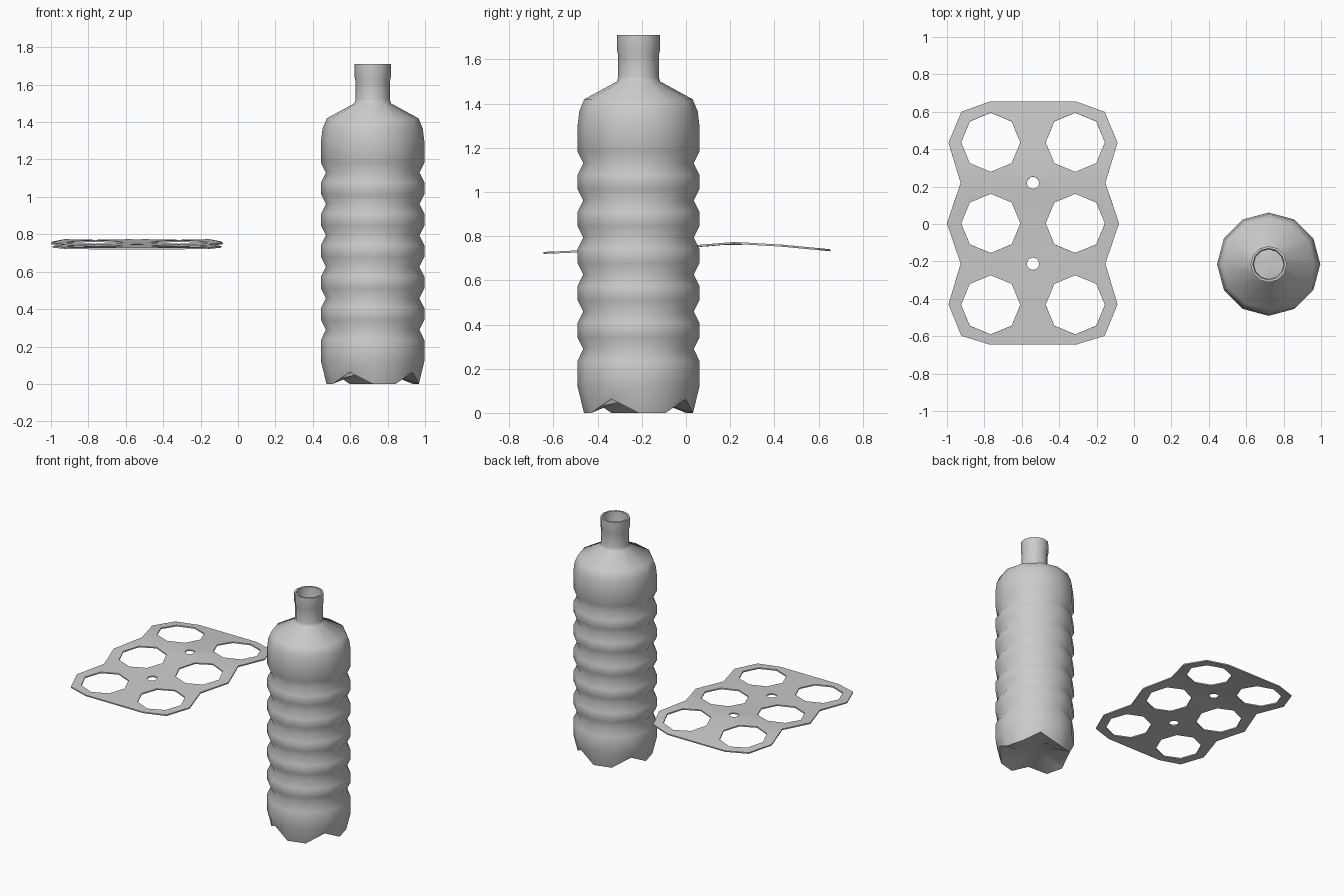
import bpy, bmesh
from math import cos, sin, pi, radians

if "Cube" in bpy.data.objects:
    bpy.data.objects.remove(bpy.data.objects["Cube"])


def finish(name, bm, thickness, angle):
    """Turn a bmesh into a thin-walled, angle-smoothed object."""
    me = bpy.data.meshes.new(name)
    bm.to_mesh(me)
    bm.free()
    ob = bpy.data.objects.new(name, me)
    bpy.context.collection.objects.link(ob)
    bpy.ops.object.select_all(action='DESELECT')
    ob.select_set(True)
    bpy.context.view_layer.objects.active = ob
    mod = ob.modifiers.new("wall", 'SOLIDIFY')
    mod.thickness = thickness
    mod.offset = -1
    bpy.ops.object.modifier_apply(modifier=mod.name)
    bpy.ops.object.shade_smooth_by_angle(angle=radians(angle))
    return ob


# Bottle: 12-sided ribbed profile (radius, height), from base to mouth
CX, CY, SIDES = 0.72, -0.215, 12
R = 0.276
profile = [(0.12, 0.045), (0.247, 0.0), (R, 0.12), (R, 0.235)]
for i in range(6):
    z = 0.29 + 0.168 * i
    profile += [(0.25, z), (R, z + 0.052)]
    if i < 5:
        profile.append((R, z + 0.116))
profile += [(R, 1.30), (0.268, 1.365), (0.245, 1.42), (0.098, 1.50),
            (0.092, 1.52), (0.092, 1.62), (0.097, 1.64), (0.097, 1.71)]

bm = bmesh.new()
rings = []
for j, (r, z) in enumerate(profile):
    ring = []
    for k in range(SIDES):
        a = 2 * pi * k / SIDES
        # four arches between the feet, every third vertex of the base rim
        lift = 0.063 if j == 1 and k % 3 == 2 else 0
        ring.append(bm.verts.new((CX + r * cos(a), CY + r * sin(a), z + lift)))
    rings.append(ring)
for lo, hi in zip(rings, rings[1:]):
    for k in range(SIDES):
        n = (k + 1) % SIDES
        bm.faces.new((lo[k], lo[n], hi[n], hi[k]))
centre = bm.verts.new((CX, CY, 0.055))
for k in range(SIDES):
    bm.faces.new((rings[0][(k + 1) % SIDES], rings[0][k], centre))
finish("bottle", bm, 0.013, 62)


# Six-ring carrier: gently bent sheet with eight holes
def bend(y):
    pts = [(-0.66, 0.728), (0.05, 0.758), (0.22, 0.774), (0.44, 0.761), (0.66, 0.740)]
    for (y0, z0), (y1, z1) in zip(pts, pts[1:]):
        if y <= y1:
            break
    return z0 + (z1 - z0) * (y - y0) / (y1 - y0)


bm = bmesh.new()


def loop(points):
    vs = [bm.verts.new((x, y, 0)) for x, y in points]
    for a, b in zip(vs, vs[1:] + vs[:1]):
        bm.edges.new((a, b))


def hole(cx, cy, r, n):
    loop([(cx + r * cos(2 * pi * k / n), cy + r * sin(2 * pi * k / n)) for k in range(n)])


MID = -0.54
half = [(0.23, -0.645), (0.383, -0.598), (0.452, -0.43), (0.387, -0.212), (0.46, 0.003),
        (0.387, 0.22), (0.452, 0.435), (0.383, 0.6), (0.23, 0.655)]
loop([(MID + x, y) for x, y in half] + [(MID - x, y) for x, y in reversed(half)])
for y in (-0.432, 0.003, 0.437):
    for side in (-1, 1):
        hole(MID + side * 0.226, y, 0.158, 8)
for y in (-0.213, 0.22):
    hole(MID, y, 0.033, 12)
bmesh.ops.triangle_fill(bm, edges=bm.edges[:], use_beauty=True, normal=(0, 0, 1))
for v in bm.verts:
    v.co.z = bend(v.co.y)
bm.normal_update()
for f in bm.faces:
    if f.normal.z < 0:
        f.normal_flip()
finish("ring_carrier", bm, 0.009, 30)
